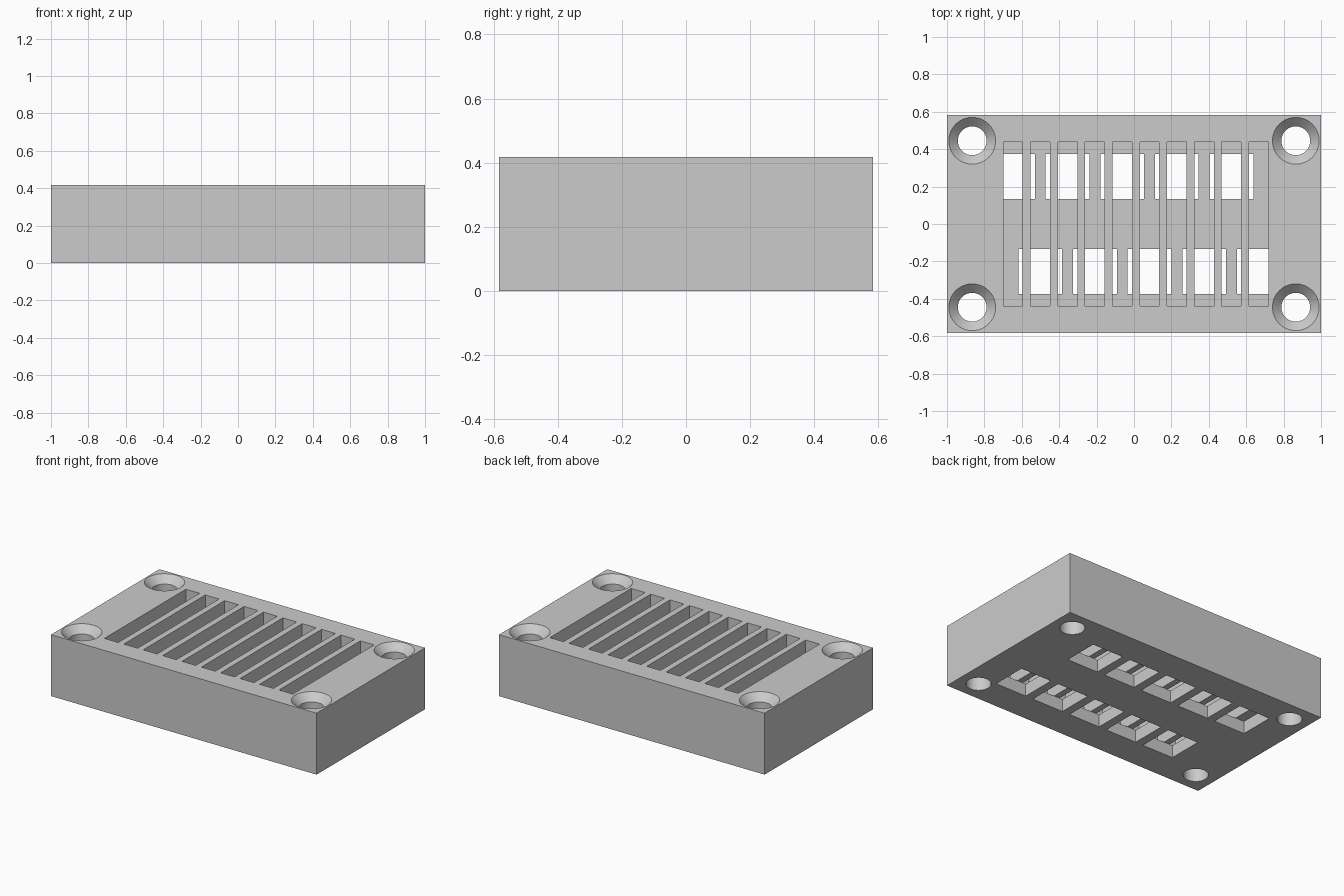
import bpy, bmesh, math
from mathutils import Matrix

cube = bpy.data.objects.get("Cube")
if cube:
    bpy.data.objects.remove(cube, do_unlink=True)

HALF_Y, HEIGHT = 0.583, 0.418
SLOT_X, PITCH, SLOT_WIDTH, SLOT_COUNT = -0.647, 0.146, 0.104, 10
POCKET_DEPTH = 0.085
HOLE_X, HOLE_Y = 0.865, 0.445
HOLE_R, SINK_R = 0.077, 0.125

grey = bpy.data.materials.new("Light grey")
grey.diffuse_color = (0.6, 0.6, 0.6, 1)
grey.use_nodes = True
grey.node_tree.nodes["Principled BSDF"].inputs["Base Color"].default_value = (0.6, 0.6, 0.6, 1)


def add_box(bm, x, y, z):
    """Box between the (low, high) ranges on each axis."""
    size = [r[1] - r[0] for r in (x, y, z)]
    middle = [(r[0] + r[1]) / 2 for r in (x, y, z)]
    bmesh.ops.create_cube(bm, size=1, matrix=Matrix.Translation(middle) @ Matrix.Diagonal((*size, 1)))


def add_cone(bm, x, y, low, high, r_low, r_high):
    bmesh.ops.create_cone(bm, cap_ends=True, segments=64, radius1=r_low, radius2=r_high,
                          depth=high - low, matrix=Matrix.Translation((x, y, (low + high) / 2)))


def make_object(name, bm):
    mesh = bpy.data.meshes.new(name)
    bm.to_mesh(mesh)
    bm.free()
    mesh.materials.append(grey)
    obj = bpy.data.objects.new(name, mesh)
    bpy.context.collection.objects.link(obj)
    return obj


# Solid block
bm = bmesh.new()
add_box(bm, (-1, 1), (-HALF_Y, HALF_Y), (0, HEIGHT))
block = make_object("slotted_block", bm)

# Long top slots, and staggered pockets below every other slot
slots, pockets = bmesh.new(), bmesh.new()
for i in range(SLOT_COUNT):
    x = SLOT_X + i * PITCH
    half = SLOT_WIDTH / 2
    add_box(slots, (x - half, x + half), (-0.438, 0.438), (POCKET_DEPTH - 0.001, HEIGHT + 0.1))
    row = (0.133, 0.373) if i % 2 == 0 else (-0.373, -0.133)
    add_box(pockets, (x - 0.117, x + 0.117), row, (-0.1, POCKET_DEPTH))

# Countersunk corner holes
holes, sinks = bmesh.new(), bmesh.new()
for sx in (-1, 1):
    for sy in (-1, 1):
        x, y = sx * HOLE_X, sy * HOLE_Y
        add_cone(holes, x, y, -0.1, HEIGHT + 0.1, HOLE_R, HOLE_R)
        sink = SINK_R - HOLE_R
        add_cone(sinks, x, y, HEIGHT - sink - 0.01, HEIGHT + 0.01, HOLE_R - 0.01, SINK_R + 0.01)

# Cut everything out of the block
bpy.ops.object.select_all(action="DESELECT")
bpy.context.view_layer.objects.active = block
block.select_set(True)
for name, bm in (("slot", slots), ("pocket", pockets), ("hole", holes), ("countersink", sinks)):
    cutter = make_object(name + "_cutter", bm)
    cutter.hide_render = True
    mod = block.modifiers.new(name, "BOOLEAN")
    mod.operation, mod.solver, mod.object = "DIFFERENCE", "EXACT", cutter
    bpy.ops.object.modifier_apply(modifier=mod.name)
    bpy.data.objects.remove(cutter, do_unlink=True)

bpy.ops.object.shade_smooth_by_angle(angle=math.radians(30))
